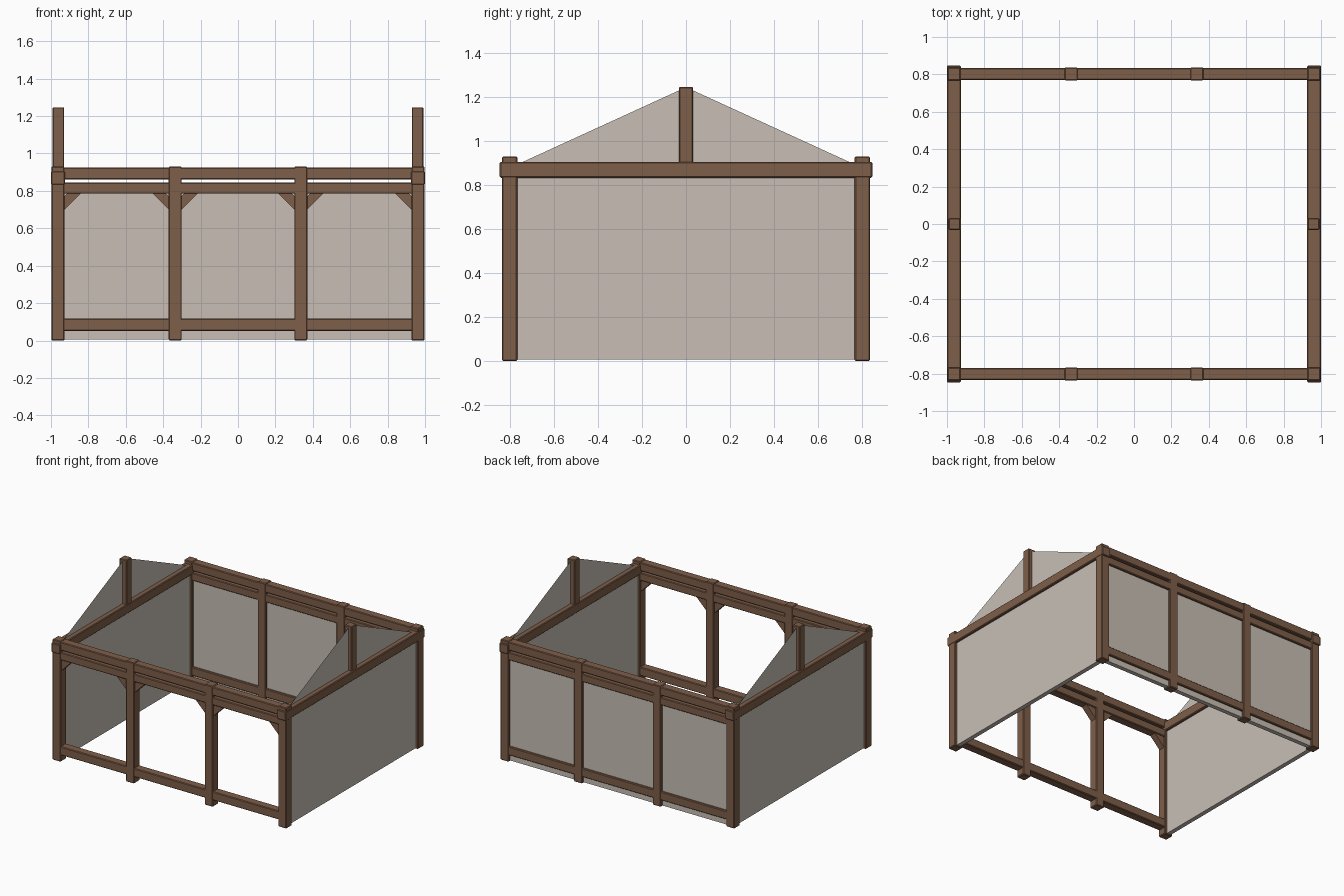
import bpy, bmesh

if "Cube" in bpy.data.objects:
    bpy.data.objects.remove(bpy.data.objects["Cube"])


def material(name, color):
    m = bpy.data.materials.new(name)
    m.diffuse_color = (*color, 1)
    m.use_nodes = True
    m.node_tree.nodes["Principled BSDF"].inputs["Base Color"].default_value = m.diffuse_color
    return m


wood = material("brown timber", (0.21, 0.112, 0.066))
plaster = material("pale plaster", (0.58, 0.52, 0.46))


def add_mesh(name, verts, faces, mat):
    me = bpy.data.meshes.new(name)
    me.from_pydata(verts, [], faces)
    bm = bmesh.new()
    bm.from_mesh(me)
    bmesh.ops.recalc_face_normals(bm, faces=bm.faces)
    bm.to_mesh(me)
    bm.free()
    me.materials.append(mat)
    ob = bpy.data.objects.new(name, me)
    bpy.context.collection.objects.link(ob)
    return ob


def box(name, x, y, z, mat, bevel=0.0):
    """Box from (min, max) ranges on each axis."""
    verts = [(a, b, c) for a in x for b in y for c in z]
    faces = [(0, 1, 3, 2), (4, 6, 7, 5), (0, 4, 5, 1), (2, 3, 7, 6), (0, 2, 6, 4), (1, 5, 7, 3)]
    ob = add_mesh(name, verts, faces, mat)
    if bevel:
        mod = ob.modifiers.new("worn edges", 'BEVEL')
        mod.width = bevel
        mod.segments = 1
    return ob


def span(c, half):
    return (c - half, c + half)


Y = 0.802      # wall centre lines
X = 0.963
POSTS = (-X, -0.336, 0.336, X)
B = 0.005

# Long walls: posts and three rails each
for side, y in (("front", -Y), ("back", Y)):
    for i, x in enumerate(POSTS):
        box(f"{side}_post_{i + 1}", span(x, 0.035), span(y, 0.035), (0, 0.93), wood, B)
    for part, z in (("sill", (0.052, 0.118)), ("rail", (0.785, 0.845)), ("wall_plate", (0.86, 0.924))):
        box(f"{side}_{part}", (-X, X), span(y, 0.033), z, wood, B)

# Back wall infill
box("back_wall_panel", (-X + 0.02, X - 0.02), span(Y, 0.017), (0.006, 0.81), plaster)

# Short sides: tie beam, king post, infill and gable sheet
for side, s in (("left", -1), ("right", 1)):
    x = s * X
    box(f"{side}_tie_beam", span(x, 0.037), (-0.847, 0.847), (0.833, 0.905), wood, B)
    box(f"{side}_king_post", span(s * 0.96, 0.031), (-0.032, 0.032), (0.88, 1.247), wood, B)
    box(f"{side}_wall_panel", span(x, 0.017), (-0.78, 0.78), (0.006, 0.85), plaster)
    add_mesh(f"{side}_gable_panel", [(x, -0.765, 0.895), (x, 0.765, 0.895), (x, 0, 1.245)],
             [(0, 1, 2)], plaster)

# Diagonal corner braces under the front rail
for i in range(3):
    for x, d in ((POSTS[i] + 0.034, 1), (POSTS[i + 1] - 0.034, -1)):
        prof = [(0, 0.087), (0, 0.015), (0.015, 0), (0.087, 0)]
        verts = [(x + d * u, -Y + h, 0.786 - v) for h in (-0.025, 0.025) for u, v in prof]
        faces = [(0, 1, 2, 3), (7, 6, 5, 4)] + [(k, (k + 1) % 4, (k + 1) % 4 + 4, k + 4) for k in range(4)]
        add_mesh(f"front_brace_{i + 1}_{'left' if d > 0 else 'right'}", verts, faces, wood)
